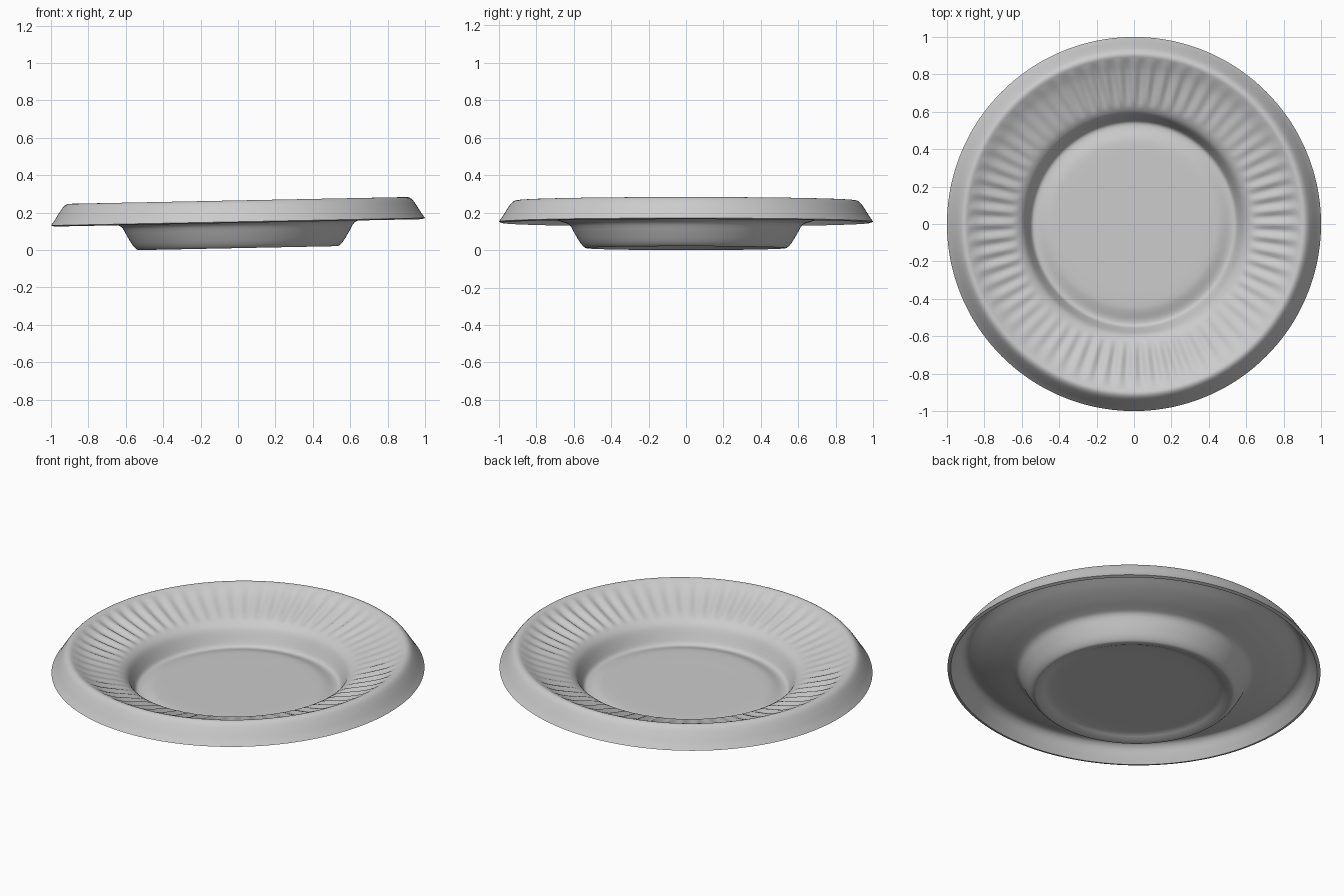
import bpy
import bmesh
import math

cube = bpy.data.objects.get("Cube")
if cube:
    bpy.data.objects.remove(cube, do_unlink=True)

SEGMENTS = 384
RIBS = 64
TILT = 0.02  # the plate sits slightly lower on its right side

# Cross-section of the upper surface, centre to lip (radius, height)
TOP = [(0.10, 0.062), (0.25, 0.062), (0.42, 0.062), (0.47, 0.056), (0.515, 0.042),
       (0.545, 0.045), (0.565, 0.08), (0.59, 0.13), (0.62, 0.157), (0.66, 0.174),
       (0.74, 0.198), (0.82, 0.226), (0.875, 0.254), (0.905, 0.266), (0.93, 0.254),
       (0.955, 0.220), (0.98, 0.180), (1.0, 0.152)]
# Cross-section of the underside, lip to centre
UNDER = [(0.982, 0.146), (0.955, 0.185), (0.93, 0.222), (0.90, 0.238), (0.86, 0.225),
         (0.80, 0.197), (0.72, 0.168), (0.66, 0.151), (0.622, 0.135), (0.595, 0.09),
         (0.565, 0.04), (0.54, 0.014), (0.52, 0.012), (0.49, 0.020), (0.44, 0.034),
         (0.25, 0.036), (0.10, 0.036)]


def smooth_path(points, steps=3):
    """Catmull-Rom curve through the points."""
    ext = [points[0]] + points + [points[-1]]
    path = []
    for p0, p1, p2, p3 in zip(ext, ext[1:], ext[2:], ext[3:]):
        for s in range(steps):
            t = s / steps
            path.append(tuple(
                0.5 * (2 * b + (c - a) * t + (2 * a - 5 * b + 4 * c - d) * t * t
                       + (3 * b - a - 3 * c + d) * t ** 3)
                for a, b, c, d in zip(p0, p1, p2, p3)))
    return path + [points[-1]]


def rib_height(r, a):
    """Pressed radial flutes, deepest along the four main directions."""
    if not 0.63 < r < 0.885:
        return 0.0
    fade = math.sin(math.pi * (r - 0.63) / 0.255) ** 0.6
    depth = 0.003 + 0.006 * math.cos(2 * a) ** 2
    return depth * fade * math.cos(RIBS * a)


def build_plate():
    bm = bmesh.new()

    def ring(r, z, ribbed):
        verts = []
        for i in range(SEGMENTS):
            a = 2 * math.pi * i / SEGMENTS
            x, y = r * math.cos(a), r * math.sin(a)
            dz = rib_height(r, a) if ribbed else 0.0
            verts.append(bm.verts.new((x, y, z + dz + TILT * x)))
        return verts

    rings = [ring(r, z, True) for r, z in smooth_path(TOP)]
    rings += [ring(r, z, False) for r, z in smooth_path(UNDER)]
    for lower, upper in zip(rings, rings[1:]):
        for i in range(SEGMENTS):
            j = (i + 1) % SEGMENTS
            bm.faces.new((lower[i], upper[i], upper[j], lower[j]))

    # Flat centre discs
    bm.faces.new(rings[0])
    bm.faces.new(list(reversed(rings[-1])))
    bmesh.ops.recalc_face_normals(bm, faces=bm.faces)

    # Rest on the ground
    low = min(v.co.z for v in bm.verts)
    for v in bm.verts:
        v.co.z -= low

    mesh = bpy.data.meshes.new("plate")
    bm.to_mesh(mesh)
    bm.free()
    obj = bpy.data.objects.new("plate", mesh)
    bpy.context.collection.objects.link(obj)
    return obj


# Single paper colour
paper = bpy.data.materials.new("pale grey paper")
paper.use_nodes = True
colour = (0.6, 0.6, 0.6, 1.0)
paper.diffuse_color = colour
bsdf = next(n for n in paper.node_tree.nodes if n.type == 'BSDF_PRINCIPLED')
bsdf.inputs["Base Color"].default_value = colour
bsdf.inputs["Roughness"].default_value = 0.8

plate = build_plate()
plate.data.materials.append(paper)
bpy.ops.object.select_all(action='DESELECT')
plate.select_set(True)
bpy.context.view_layer.objects.active = plate
bpy.ops.object.shade_smooth_by_angle(angle=math.radians(40))
